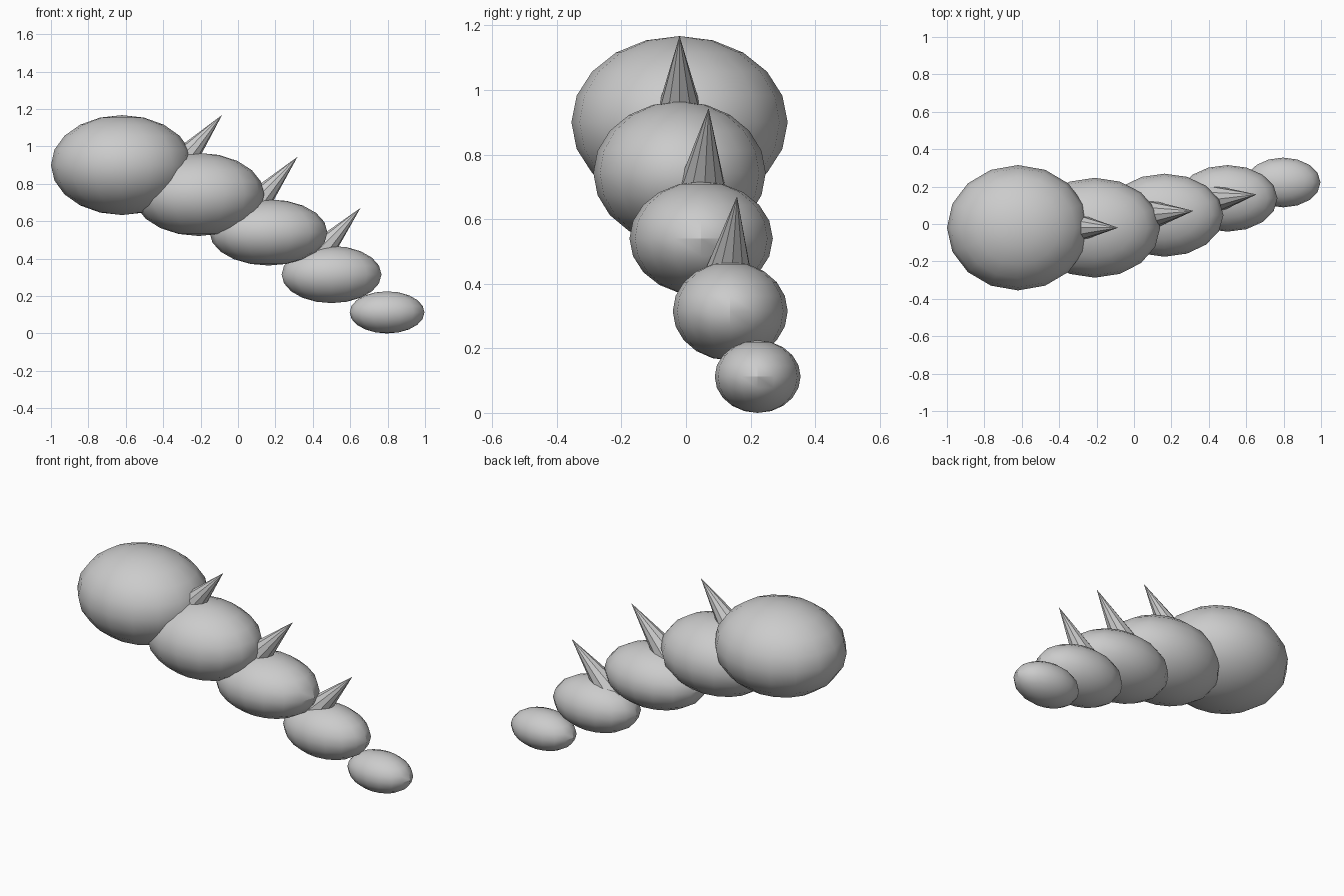
import bpy
import math
from mathutils import Vector

cube = bpy.data.objects.get("Cube")
if cube:
    bpy.data.objects.remove(cube, do_unlink=True)

grey = bpy.data.materials.new("plain_grey")
grey.use_nodes = True
grey.diffuse_color = (0.6, 0.6, 0.6, 1)
grey.node_tree.nodes["Principled BSDF"].inputs["Base Color"].default_value = (0.6, 0.6, 0.6, 1)


def body_segment(name, centre, radii):
    """Squashed sphere forming one link of the tail."""
    bpy.ops.mesh.primitive_uv_sphere_add(segments=16, ring_count=10, radius=1, location=centre)
    ob = bpy.context.object
    ob.name = name
    ob.scale = radii
    bpy.ops.object.transform_apply(location=False, rotation=False, scale=True)
    bpy.ops.object.shade_smooth_by_angle(angle=math.radians(30))
    ob.data.materials.append(grey)


def spike(name, tip, direction, length=0.4, radius=0.09):
    """Flat-sided cone whose tip sits at the given point and whose base is buried."""
    axis = Vector(direction).normalized()
    bpy.ops.mesh.primitive_cone_add(vertices=10, radius1=radius, radius2=0, depth=length,
                                    location=Vector(tip) - axis * length / 2)
    ob = bpy.context.object
    ob.name = name
    ob.rotation_euler = axis.to_track_quat('Z', 'Y').to_euler()
    ob.data.materials.append(grey)


# Tail links, from the large root to the small end
links = [
    ("root_segment", (-0.62, -0.02, 0.90), (0.38, 0.335, 0.267)),
    ("second_segment", (-0.21, -0.02, 0.743), (0.35, 0.267, 0.222)),
    ("middle_segment", (0.163, 0.047, 0.54), (0.315, 0.222, 0.177)),
    ("fourth_segment", (0.50, 0.137, 0.315), (0.267, 0.178, 0.153)),
    ("end_segment", (0.797, 0.222, 0.1125), (0.2, 0.133, 0.1125)),
]
for link in links:
    body_segment(*link)

# Spikes rising from the joints
spike("root_spike", (-0.085, -0.02, 1.168), (0.65, 0.0, 0.76))
spike("middle_spike", (0.318, 0.07, 0.944), (0.66, 0.06, 0.75))
spike("end_spike", (0.655, 0.158, 0.671), (0.67, 0.08, 0.74))
